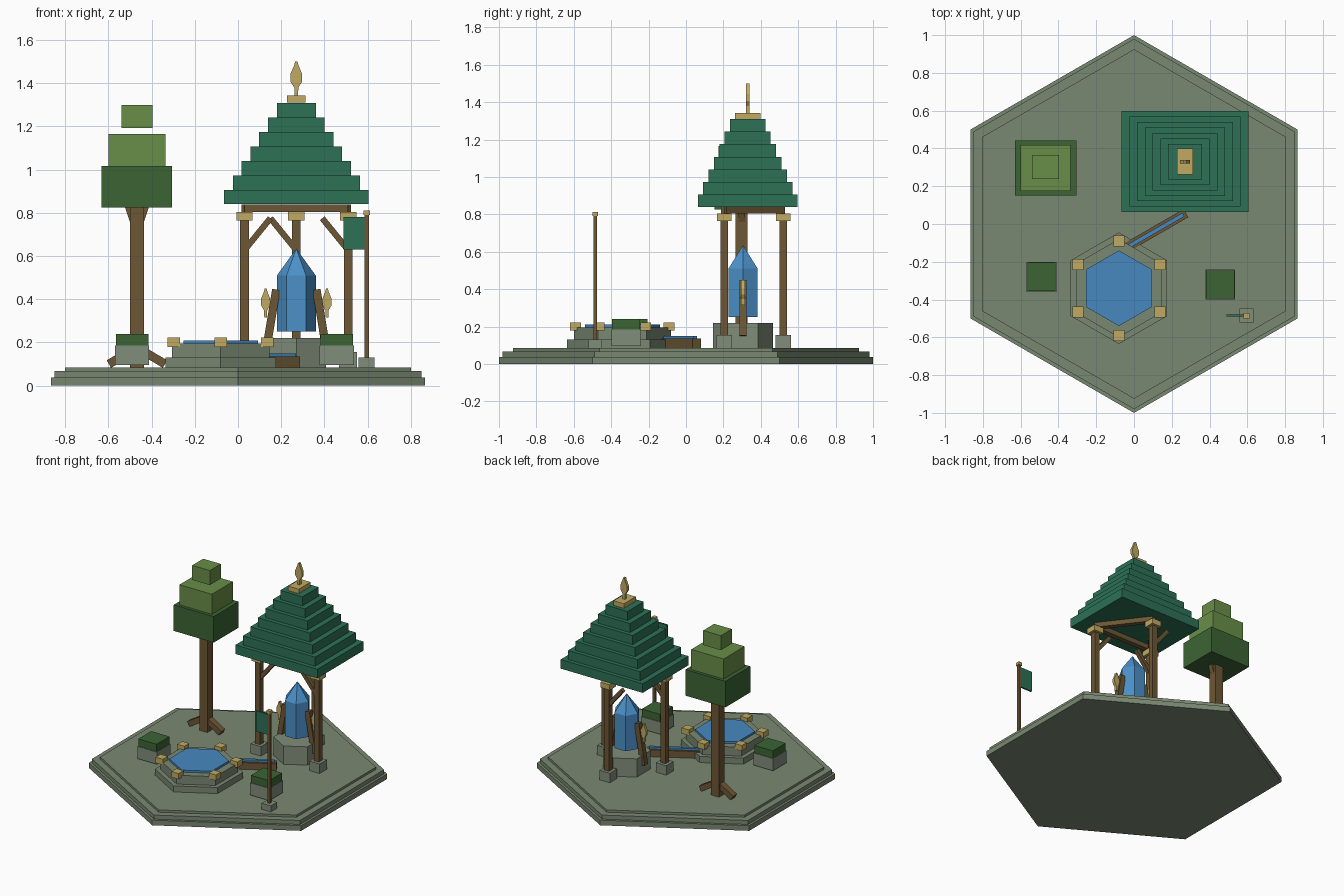
import bpy, bmesh
from math import sin, cos, pi, radians
from mathutils import Vector, Matrix

cube = bpy.data.objects.get("Cube")
if cube:
    bpy.data.objects.remove(cube, do_unlink=True)


def material(name, hex_code):
    def lin(c):
        return c / 12.92 if c <= 0.04045 else ((c + 0.055) / 1.055) ** 2.4
    rgb = [lin(int(hex_code[i:i + 2], 16) / 255) for i in (0, 2, 4)] + [1]
    m = bpy.data.materials.new(name)
    m.use_nodes = True
    m.diffuse_color = rgb
    node = next(n for n in m.node_tree.nodes if n.type == 'BSDF_PRINCIPLED')
    node.inputs["Base Color"].default_value = rgb
    node.inputs["Roughness"].default_value = 0.8
    return m


GROUND = material("sage_ground", "7A8872")
STONE = material("pale_stone", "818D7A")
WOOD = material("brown_wood", "6D5735")
ROOF = material("roof_green", "2D7156")
LEAF_DARK = material("dark_leaf", "3B6434")
LEAF_LIGHT = material("light_leaf", "698E48")
GOLD = material("gold", "C0AA62")
CRYSTAL = material("crystal_blue", "4B91C9")
WATER = material("water_blue", "4788C0")


def finish(name, bm, mat):
    bmesh.ops.recalc_face_normals(bm, faces=bm.faces)
    mesh = bpy.data.meshes.new(name)
    bm.to_mesh(mesh)
    bm.free()
    mesh.materials.append(mat)
    ob = bpy.data.objects.new(name, mesh)
    bpy.context.collection.objects.link(ob)
    return ob


def box(name, mat, x, y, z0, z1, hx, hy=None):
    """Upright box from z0 to z1 with half sizes hx and hy."""
    bm = bmesh.new()
    size = Matrix.Diagonal((2 * hx, 2 * (hy or hx), z1 - z0, 1))
    bmesh.ops.create_cube(bm, size=1, matrix=Matrix.Translation((x, y, (z0 + z1) / 2)) @ size)
    return finish(name, bm, mat)


def beam(name, mat, a, b, width, height):
    """Box running from point a to point b."""
    a, b = Vector(a), Vector(b)
    d = b - a
    m = Matrix.Translation((a + b) / 2) @ d.to_track_quat('Z', 'Y').to_matrix().to_4x4()
    bm = bmesh.new()
    bmesh.ops.create_cube(bm, size=1, matrix=m @ Matrix.Diagonal((width, height, d.length, 1)))
    return finish(name, bm, mat)


def hexagon(x, y, r, start):
    return [(x + r * cos(start + i * pi / 3), y + r * sin(start + i * pi / 3)) for i in range(6)]


def hex_prism(name, mat, x, y, r, z0, z1, start=pi / 2, tip=None):
    """Hexagonal prism, with a pointed top when tip is given."""
    bm = bmesh.new()
    ring = hexagon(x, y, r, start)
    low = [bm.verts.new((*p, z0)) for p in ring]
    high = [bm.verts.new((*p, z1)) for p in ring]
    bm.faces.new(low)
    peak = bm.verts.new((x, y, tip)) if tip else None
    if not tip:
        bm.faces.new(high)
    for i in range(6):
        j = (i + 1) % 6
        bm.faces.new((low[i], low[j], high[j], high[i]))
        if tip:
            bm.faces.new((high[i], high[j], peak))
    return finish(name, bm, mat)


def ornament(name, x, y, z, width, height, depth):
    """Flat leaf-shaped plate standing on z."""
    half = [(0.3, 0), (0.35, 0.25), (1, 0.42), (1, 0.65), (0.4, 0.88), (0.2, 1)]
    outline = half + [(-u, v) for u, v in reversed(half)]
    bm = bmesh.new()
    face = bm.faces.new([bm.verts.new((x + u * width, y - depth / 2, z + v * height))
                         for u, v in outline])
    out = bmesh.ops.extrude_face_region(bm, geom=[face])
    verts = [v for v in out["geom"] if isinstance(v, bmesh.types.BMVert)]
    bmesh.ops.translate(bm, verts=verts, vec=(0, depth, 0))
    return finish(name, bm, GOLD)


# Stepped hexagonal ground
FLOOR = 0.085
for i, (r, z0, z1) in enumerate([(1, 0, 0.038), (0.98, 0.038, 0.068), (0.925, 0.068, FLOOR)]):
    hex_prism(f"ground_step_{i + 1}", GROUND, 0, 0, r, z0, z1)

# Pool with gold rim stones
PX, PY = -0.08, -0.34
hex_prism("pool_base", GROUND, PX, PY, 0.295, FLOOR, 0.13)
hex_prism("pool_wall", GROUND, PX, PY, 0.26, 0.13, 0.195)
hex_prism("pool_water", WATER, PX, PY, 0.2, 0.19, 0.21)
for i, (x, y) in enumerate(hexagon(PX, PY, 0.25, pi / 2)):
    box(f"pool_rim_stone_{i + 1}", GOLD, x, y, 0.18, 0.222, 0.029)

# Water channel from the pedestal to the pool
mid = Vector((0.115, -0.035, 0))
run = Vector((cos(radians(30)), sin(radians(30)), 0))
up = Vector((0, 0, 1))
for name, mat, half, z, w, h in [("channel_trough", WOOD, 0.185, 0.11, 0.05, 0.05),
                                 ("channel_water", WATER, 0.17, 0.142, 0.022, 0.015)]:
    beam(name, mat, mid - run * half + up * z, mid + run * half + up * z, w, h)

# Crystal on its pedestal, held by leaning supports
CX, CY = 0.27, 0.305
hex_prism("crystal_pedestal", STONE, CX, CY, 0.16, FLOOR, 0.22)
hex_prism("crystal", CRYSTAL, CX, CY, 0.09, 0.25, 0.51, 0, 0.635)
for side, s in (("left", 1), ("right", -1)):
    beam(f"crystal_support_{side}", WOOD, (CX + s * 0.142, CY, 0.15), (CX + s * 0.093, CY, 0.445),
         0.038, 0.038)
    ornament(f"crystal_ornament_{side}", CX + s * 0.142, CY, 0.315, 0.021, 0.135, 0.02)

# Pavilion posts, feet, caps and braces
RX, RY = 0.27, 0.33
posts = [(0.03, 0.205, 1), (0.51, 0.205, -1), (0.27, 0.52, -1)]
for i, (x, y, s) in enumerate(posts):
    n = i + 1
    box(f"post_foot_{n}", STONE, x, y, FLOOR, 0.155, 0.042)
    box(f"post_{n}", WOOD, x, y, 0.155, 0.77, 0.02)
    box(f"post_cap_{n}", GOLD, x, y, 0.765, 0.805, 0.038)
    beam(f"post_brace_{n}", WOOD, (x + s * 0.01, y, 0.64), (x + s * 0.12, y, 0.775), 0.028, 0.028)
    nx, ny, _ = posts[n % 3]
    beam(f"roof_beam_{n}", WOOD, (x, y, 0.822), (nx, ny, 0.822), 0.035, 0.035)

# Stepped roof with gold cap and finial
step = 0.067
for i in range(7):
    z = 0.84 + i * step
    box(f"roof_tier_{i + 1}", ROOF, RX, RY, z, z + step, 0.335 - i * 0.0408, 0.267 - i * 0.0288)
box("roof_cap", GOLD, RX, RY, 1.31, 1.343, 0.043, 0.069)
ornament("roof_finial", RX, RY, 1.34, 0.027, 0.16, 0.02)

# Tree
TX, TY = -0.468, 0.297
box("tree_trunk", WOOD, TX, TY, FLOOR, 0.83, 0.033)
for side, s in (("left", 1), ("right", -1)):
    beam(f"tree_root_{side}", WOOD, (TX + s * 0.02, TY, 0.165), (TX + s * 0.13, TY, 0.1), 0.045, 0.04)
    beam(f"tree_branch_{side}", WOOD, (TX + s * 0.015, TY, 0.76), (TX + s * 0.045, TY, 0.85), 0.035, 0.035)
box("tree_crown_low", LEAF_DARK, TX, TY, 0.825, 1.017, 0.163, 0.145)
box("tree_crown_middle", LEAF_LIGHT, TX, TY, 1.017, 1.165, 0.132, 0.122)
box("tree_crown_top", LEAF_LIGHT, TX, TY + 0.004, 1.193, 1.3, 0.072, 0.064)

# Planters with clipped shrubs
for side, x, y in (("right", -0.49, -0.28), ("left", 0.457, -0.32)):
    box(f"planter_{side}", STONE, x, y, 0.095, 0.185, 0.079)
    box(f"shrub_{side}", LEAF_DARK, x, y, 0.185, 0.24, 0.075)

# Flag on a pole
FX, FY = 0.596, -0.485
box("flag_foot", STONE, FX, FY, FLOOR, 0.13, 0.037)
box("flag_pole", WOOD, FX, FY, 0.13, 0.79, 0.01)
box("flag_pole_cap", GOLD, FX, FY, 0.79, 0.812, 0.015)
box("flag", ROOF, FX - 0.057, FY, 0.63, 0.78, 0.05, 0.006)
